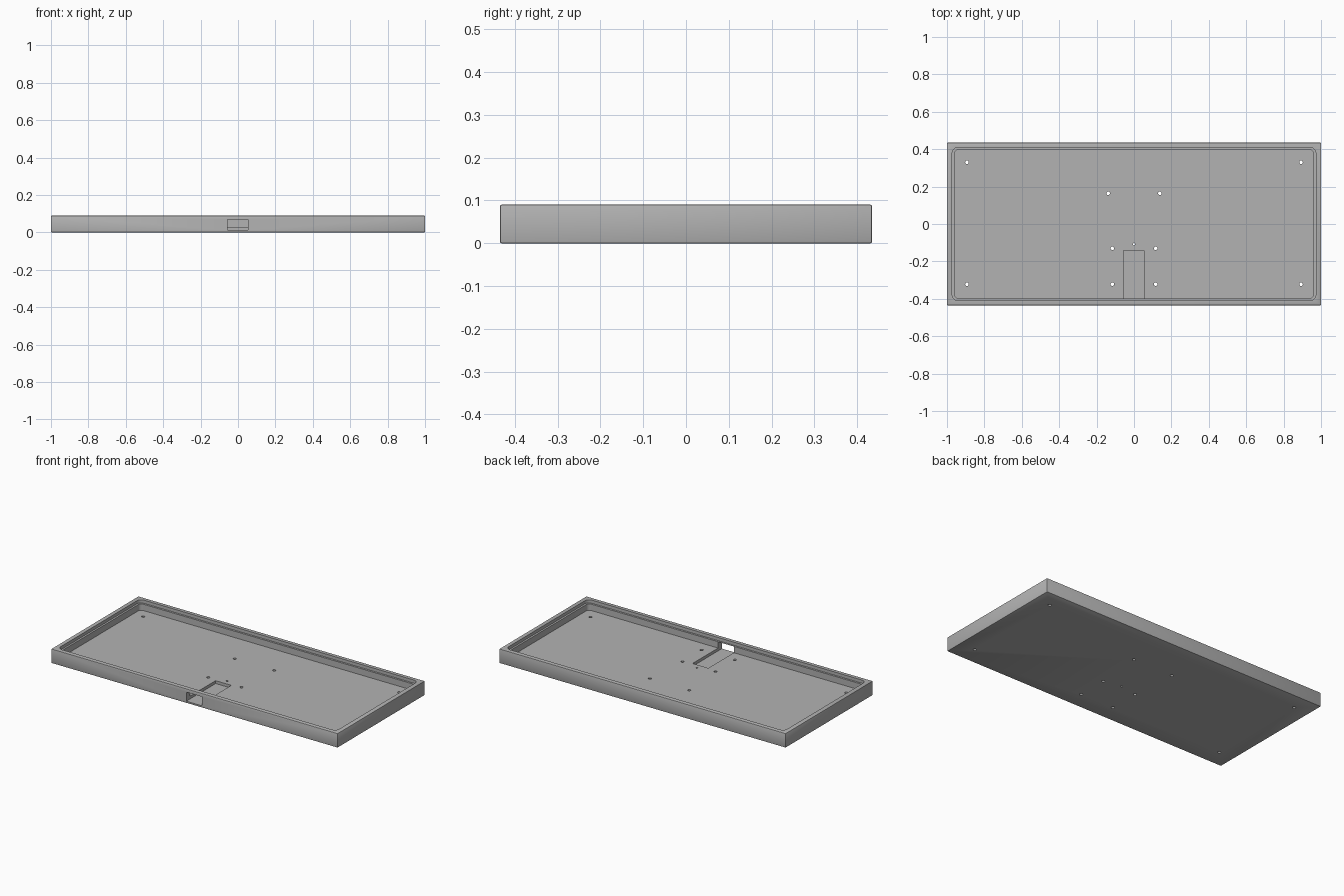
import bpy, bmesh, math

if "Cube" in bpy.data.objects:
    bpy.data.objects.remove(bpy.data.objects["Cube"])

W, D, H = 1.0, 0.435, 0.09      # half width, half depth, height
FLOOR, LEDGE = 0.03, 0.07       # heights of inner floor and lid ledge


def make_object(name, bm):
    bmesh.ops.recalc_face_normals(bm, faces=bm.faces)
    mesh = bpy.data.meshes.new(name)
    bm.to_mesh(mesh)
    bm.free()
    obj = bpy.data.objects.new(name, mesh)
    bpy.context.collection.objects.link(obj)
    return obj


def prism(name, points, z0, z1):
    bm = bmesh.new()
    low = [bm.verts.new((x, y, z0)) for x, y in points]
    high = [bm.verts.new((x, y, z1)) for x, y in points]
    n = len(points)
    bm.faces.new(low[::-1])
    bm.faces.new(high)
    for i in range(n):
        j = (i + 1) % n
        bm.faces.new((low[i], low[j], high[j], high[i]))
    return make_object(name, bm)


def rounded(hx, hy, r, steps=6):
    pts = []
    for q, (sx, sy) in enumerate([(1, 1), (-1, 1), (-1, -1), (1, -1)]):
        for i in range(steps + 1):
            a = math.pi / 2 * (q + i / steps)
            pts.append((sx * (hx - r) + r * math.cos(a), sy * (hy - r) + r * math.sin(a)))
    return pts


def box(x0, x1, y0, y1):
    return [(x0, y0), (x1, y0), (x1, y1), (x0, y1)]


def circle(x, y, r, n=20):
    return [(x + r * math.cos(math.tau * i / n), y + r * math.sin(math.tau * i / n)) for i in range(n)]


# Outer block with finely rounded edges
tray = prism("tray", box(-W, W, -D, D), 0, H)
bm = bmesh.new()
bm.from_mesh(tray.data)
bmesh.ops.bevel(bm, geom=bm.edges[:], offset=0.004, segments=2, affect='EDGES', profile=0.5)
bm.to_mesh(tray.data)
bm.free()

# Cavity, lid ledge, and connector channel with its port through the front wall
cutters = [
    prism("cavity_cutter", rounded(0.96, 0.397, 0.022), FLOOR, H + 0.05),
    prism("ledge_cutter", rounded(0.972, 0.409, 0.03), LEDGE, H + 0.05),
    prism("port_cutter", box(-0.056, 0.054, -D - 0.05, -0.143), 0.012, 0.069),
]

# Screw holes through the floor, mirrored left and right
holes = [(0.893, 0.33), (0.893, -0.322), (0.138, 0.164), (0.116, -0.13), (0.116, -0.322)]
for x, y in holes:
    for s in (-1, 1):
        cutters.append(prism("hole_cutter", circle(s * x, y, 0.0095), -0.05, FLOOR + 0.02))
cutters.append(prism("pin_hole_cutter", circle(0, -0.108, 0.006), -0.05, FLOOR + 0.02))

# Cut everything out of the tray, then discard the cutters
bpy.context.view_layer.objects.active = tray
for cutter in cutters:
    mod = tray.modifiers.new("cut", 'BOOLEAN')
    mod.operation = 'DIFFERENCE'
    mod.solver = 'EXACT'
    mod.object = cutter
    bpy.ops.object.modifier_apply(modifier=mod.name)
    bpy.data.objects.remove(cutter)

grey = bpy.data.materials.new("light_grey")
grey.diffuse_color = (0.45, 0.45, 0.45, 1)
grey.use_nodes = True
grey.node_tree.nodes["Principled BSDF"].inputs["Base Color"].default_value = grey.diffuse_color
tray.data.materials.clear()
tray.data.materials.append(grey)

tray.select_set(True)
bpy.ops.object.shade_smooth_by_angle(angle=math.radians(30))
